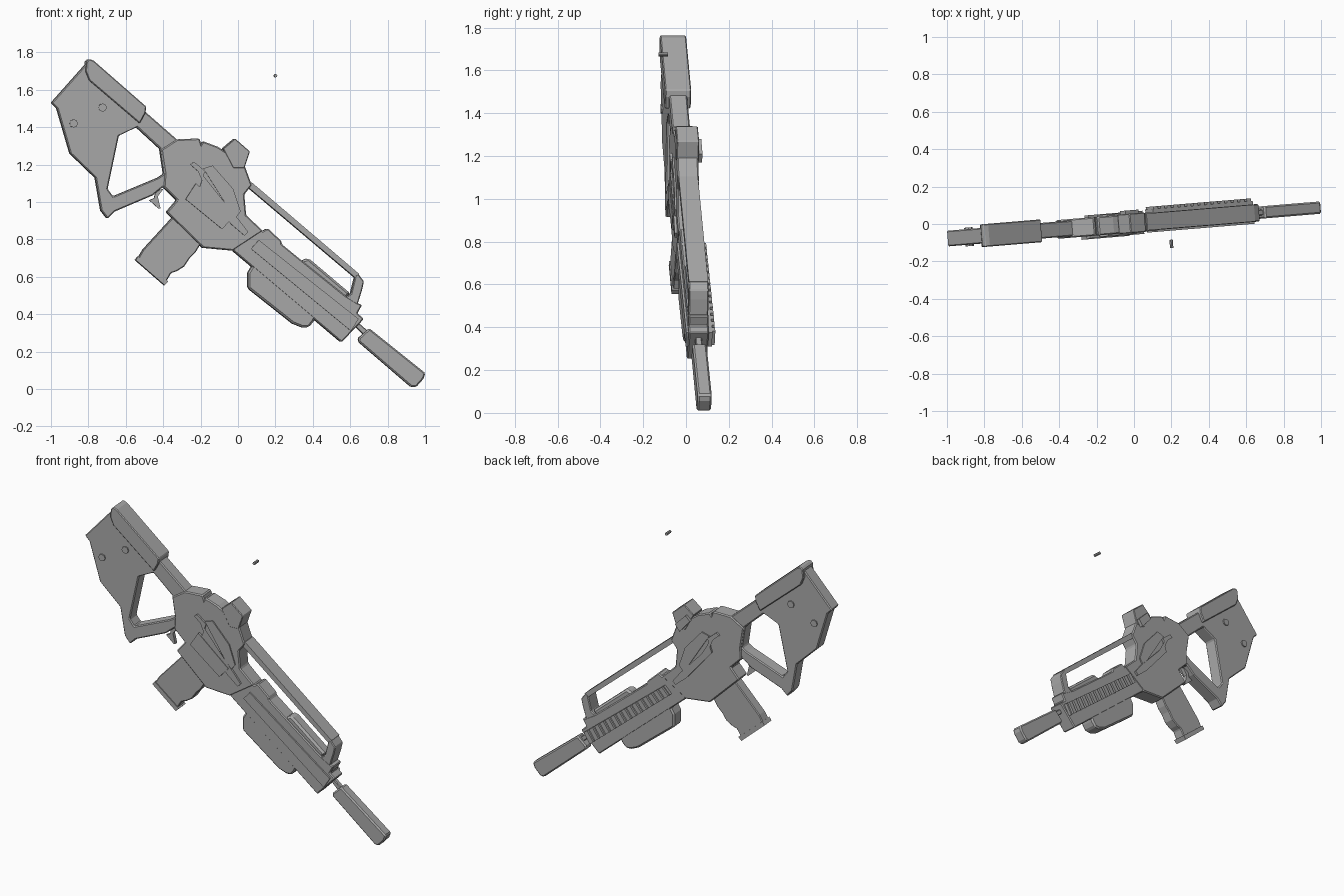
import bpy, bmesh, math
from mathutils import Matrix, Vector

YAW = 0.083
grey = bpy.data.materials.new("gunmetal_grey")
grey.diffuse_color = (0.4, 0.4, 0.4, 1)


def finish(name, bm, bevel=0.0):
    """Turn a bmesh into an object set along the slightly yawed centre plane."""
    bmesh.ops.recalc_face_normals(bm, faces=bm.faces)
    me = bpy.data.meshes.new(name)
    bm.to_mesh(me)
    bm.free()
    ob = bpy.data.objects.new(name, me)
    bpy.context.collection.objects.link(ob)
    me.materials.append(grey)
    ob.rotation_euler.z = YAW
    ob.location.y = 0.005
    if bevel:
        m = ob.modifiers.new("edge", 'BEVEL')
        m.width = bevel
        m.segments = 1
        m.limit_method = 'ANGLE'
        m.angle_limit = math.radians(40)
    return ob


def plate(name, outline, y0, y1, hole=None, bevel=0.0):
    """Extrude a side profile (x, z) from y0 to y1, with an optional opening."""
    bm = bmesh.new()
    edges = []
    for loop in (outline, hole or []):
        vs = [bm.verts.new((x / math.cos(YAW), y0, z)) for x, z in loop]
        if hole:
            edges += [bm.edges.new((vs[i - 1], vs[i])) for i in range(len(vs))]
        elif vs:
            bm.faces.new(vs)
    if hole:
        bmesh.ops.triangle_fill(bm, edges=edges, use_beauty=True)
    ext = bmesh.ops.extrude_face_region(bm, geom=bm.faces[:])
    for v in ext["geom"]:
        if isinstance(v, bmesh.types.BMVert):
            v.co.y = y1
    return finish(name, bm, bevel)


def slab(name, outline, half, **kw):
    return plate(name, outline, -half, half, **kw)


def pin(name, x, z, r, y0, y1, sides=8):
    bm = bmesh.new()
    bmesh.ops.create_cone(bm, cap_ends=True, segments=sides, radius1=r, radius2=r,
                          depth=y1 - y0,
                          matrix=Matrix.Translation((x, (y0 + y1) / 2, z))
                          @ Matrix.Rotation(math.pi / 2, 4, 'X'))
    return finish(name, bm)


# Shoulder stock with thumbhole and lower hand guard
slab("stock", [(-.80, 1.755), (-1, 1.53), (-.97, 1.50), (-.90, 1.26), (-.765, 1.13),
               (-.735, .955), (-.70, .91), (-.66, .95), (-.46, 1.035), (-.405, 1.08),
               (-.33, 1.02), (-.31, 1.32), (-.33, 1.335), (-.49, 1.475)], .042,
     hole=[(-.64, 1.355), (-.545, 1.40), (-.42, 1.285), (-.40, 1.15), (-.43, 1.13),
           (-.67, 1.03), (-.70, 1.07)], bevel=.006)
slab("cheek_rest", [(-.815, 1.75), (-.80, 1.765), (-.775, 1.755), (-.495, 1.51),
                    (-.50, 1.475), (-.53, 1.42), (-.80, 1.65), (-.82, 1.70)], .061, bevel=.005)
for i, (x, z) in enumerate([(-.73, 1.505), (-.885, 1.42)]):
    pin(f"stock_pin_{i + 1}", x, z, .022, -.05, .05)

# Receiver body
slab("receiver", [(-.33, 1.335), (-.21, 1.34), (-.20, 1.31), (-.19, 1.325), (-.11, 1.295),
                  (.03, 1.20), (.07, 1.09), (.03, 1.04), (.04, .93), (.13, .845),
                  (-.03, .74), (-.19, .755), (-.385, .945), (-.33, 1.01), (-.40, 1.08),
                  (-.395, 1.15), (-.415, 1.28)], .05, bevel=.008)
slab("sight_block", [(-.085, 1.285), (-.02, 1.34), (.06, 1.27), (.03, 1.18), (-.03, 1.18)],
     .052, bevel=.004)

# Raised side panels, the same on both sides
panels = {
    "side_panel": ([(-.19, 1.18), (-.14, 1.195), (-.03, 1.07), (.01, .95), (-.02, .91)], .058),
    "side_strip": ([(-.26, 1.20), (-.24, 1.215), (-.18, 1.165), (-.20, 1.12), (.0, .905),
                    (.05, .84), (.03, .82), (-.04, .88), (-.21, 1.08), (-.19, 1.14)], .062),
    "side_cover": ([(-.23, 1.10), (-.285, 1.015), (-.09, .855), (-.03, .92)], .066),
}
for name, (pts, out) in panels.items():
    plate(name + "_front", pts, -out, -.045)
    if name != "side_cover":
        plate(name + "_back", pts, .045, out)
plate("back_latch", [(-.07, 1.25), (-.04, 1.28), (.03, 1.21), (.0, 1.17)], .045, .07)

# Trigger and magazine
slab("trigger", [(-.40, 1.07), (-.43, 1.03), (-.415, .965), (-.425, .965), (-.475, 1.01),
                 (-.45, 1.02), (-.44, 1.06)], .012)
slab("magazine", [(-.35, .92), (-.20, .78), (-.23, .73), (-.26, .70), (-.29, .655),
                  (-.33, .63), (-.36, .62), (-.395, .56), (-.545, .685), (-.51, .745)],
     .034, bevel=.005)
slab("magazine_base", [(-.395, .555), (-.55, .69), (-.535, .71), (-.375, .575)], .04)

# Handguard, top cover and carrying strap bar
slab("handguard", [(-.03, .74), (.04, .93), (.13, .845), (.155, .86), (.23, .79), (.23, .775),
                   (.34, .685), (.57, .50), (.635, .46), (.66, .45), (.635, .405),
                   (.67, .375), (.55, .25)], .047, bevel=.006)
slab("top_cover", [(.32, .66), (.34, .69), (.375, .70), (.60, .51), (.55, .47)], .038, bevel=.012)
slab("top_bar", [(.05, 1.10), (.07, 1.105), (.645, .615), (.63, .59), (.05, 1.08)], .045)
slab("front_post", [(.57, .49), (.60, .51), (.625, .61), (.64, .615), (.67, .575),
                    (.66, .53), (.635, .45), (.59, .45)], .046, bevel=.005)

# Side rails, the back one with a row of cross slats
a, b, c, d = [Vector(p) for p in [(.107, .797), (.64, .375), (.60, .31), (.065, .75)]]
plate("side_rail_front", [a, b, c, d], -.057, -.04)
plate("side_rail_back", [a, b, c, d], .04, .066)
N = 15
for i in range(N):
    s, t = (i + .12) / N, (i + .75) / N
    plate(f"rail_slat_{i + 1}", [a.lerp(b, s), a.lerp(b, t), d.lerp(c, t), d.lerp(c, s)],
          .06, .08)

# Underbarrel unit
slab("underbarrel", [(.05, .54), (.05, .62), (.08, .67), (.14, .64), (.42, .40), (.40, .36),
                     (.375, .33), (.34, .33), (.29, .35)], .046, bevel=.01)

# Barrel and long muzzle block
slab("barrel", [(.60, .36), (.62, .375), (.70, .305), (.68, .28)], .015, bevel=.004)
slab("muzzle_block", [(.70, .325), (1.0, .085), (.99, .055), (.95, .01), (.925, .01),
                      (.64, .255), (.645, .275)], .033, bevel=.008)

# Loose cartridge
pin("loose_cartridge", .19, 1.675, .009, -.15, -.105)
